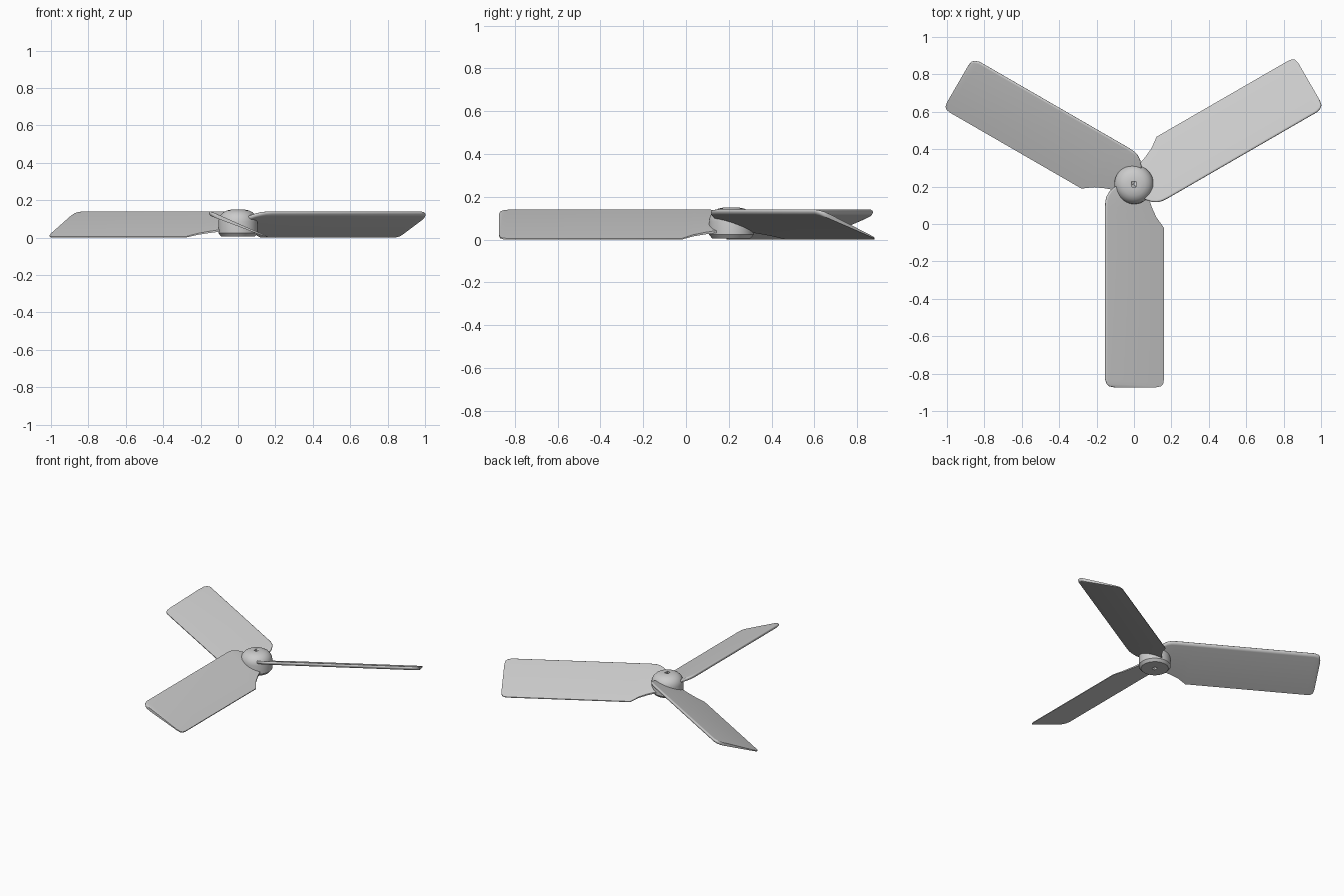
import bpy, bmesh, math
from mathutils import Matrix, Vector

cube = bpy.data.objects.get("Cube")
if cube:
    bpy.data.objects.remove(cube, do_unlink=True)

grey = bpy.data.materials.new("plain grey")
grey.use_nodes = True
colour = (0.6, 0.6, 0.6, 1)
grey.diffuse_color = colour
grey.node_tree.nodes["Principled BSDF"].inputs["Base Color"].default_value = colour

HUB = Vector((0, 0.212, 0))


def make_object(name, bm, angle):
    bmesh.ops.recalc_face_normals(bm, faces=bm.faces)
    mesh = bpy.data.meshes.new(name)
    bm.to_mesh(mesh)
    bm.free()
    mesh.materials.append(grey)
    ob = bpy.data.objects.new(name, mesh)
    bpy.context.collection.objects.link(ob)
    bpy.ops.object.select_all(action="DESELECT")
    ob.select_set(True)
    bpy.context.view_layer.objects.active = ob
    bpy.ops.object.shade_smooth_by_angle(angle=math.radians(angle))
    return ob


def loft(bm, rings):
    """Skin a list of closed rings and cap both ends."""
    rows = [[bm.verts.new(p) for p in ring] for ring in rings]
    n = len(rows[0])
    for a, b in zip(rows, rows[1:]):
        for i in range(n):
            j = (i + 1) % n
            bm.faces.new((a[i], a[j], b[j], b[i]))
    bm.faces.new(rows[0])
    bm.faces.new(rows[-1])


# Pitched blade section: thick rounded leading edge, thin trailing edge
def section(y, lead, trail):
    def centre(x):
        return 0.132 - 0.41 * (x + 0.155)

    def half(x):
        return 0.013 - 0.033 * (x + 0.155)

    nose = 0.014
    ring = [(trail, y, centre(trail) + half(trail))]
    for k in range(9):
        a = math.pi * (0.5 + k / 8)
        x = lead + nose + nose * math.cos(a)
        ring.append((x, y, centre(x) + half(x) * math.sin(a)))
    ring.append((trail, y, centre(trail) - half(trail)))
    return [Vector(p) for p in ring]


# Blade outline from tip to root: position along, leading side, trailing side
STATIONS = [
    (-0.873, -0.110, 0.120), (-0.868, -0.134, 0.145), (-0.855, -0.147, 0.156),
    (-0.83, -0.155, 0.16), (-0.02, -0.155, 0.16), (0.035, -0.155, 0.12),
    (0.09, -0.155, 0.095), (0.125, -0.153, 0.083), (0.15, -0.146, 0.075),
    (0.175, -0.13, 0.06), (0.198, -0.105, 0.03), (0.21, -0.08, 0.0),
]

for turn, name in enumerate(("front_blade", "left_blade", "right_blade")):
    bm = bmesh.new()
    loft(bm, [section(*s) for s in STATIONS])
    spin = Matrix.Rotation(math.radians(120 * turn), 4, "Z")
    bm.transform(Matrix.Translation(HUB) @ spin @ Matrix.Translation(-HUB))
    make_object(name, bm, 40)

# Domed hub with a chamfered base
PROFILE = [(0.09, 0.006), (0.105, 0.024), (0.105, 0.085), (0.102, 0.102),
           (0.094, 0.119), (0.08, 0.134), (0.06, 0.145), (0.035, 0.15), (0.02, 0.151)]
bm = bmesh.new()
loft(bm, [[HUB + Vector((r * math.cos(t), r * math.sin(t), z))
           for t in (math.tau * k / 48 for k in range(48))] for r, z in PROFILE])
hub = make_object("hub", bm, 35)

# Square shaft hole through the hub
bm = bmesh.new()
bmesh.ops.create_cube(bm, size=1, matrix=Matrix.Translation(HUB + Vector((0, 0, 0.08)))
                      @ Matrix.Diagonal((0.024, 0.03, 0.4, 1)))
cutter = make_object("shaft_hole_cutter", bm, 30)
cutter.hide_render = True
cutter.hide_set(True)
cut = hub.modifiers.new("shaft hole", "BOOLEAN")
cut.operation = "DIFFERENCE"
cut.solver = "EXACT"
cut.object = cutter
